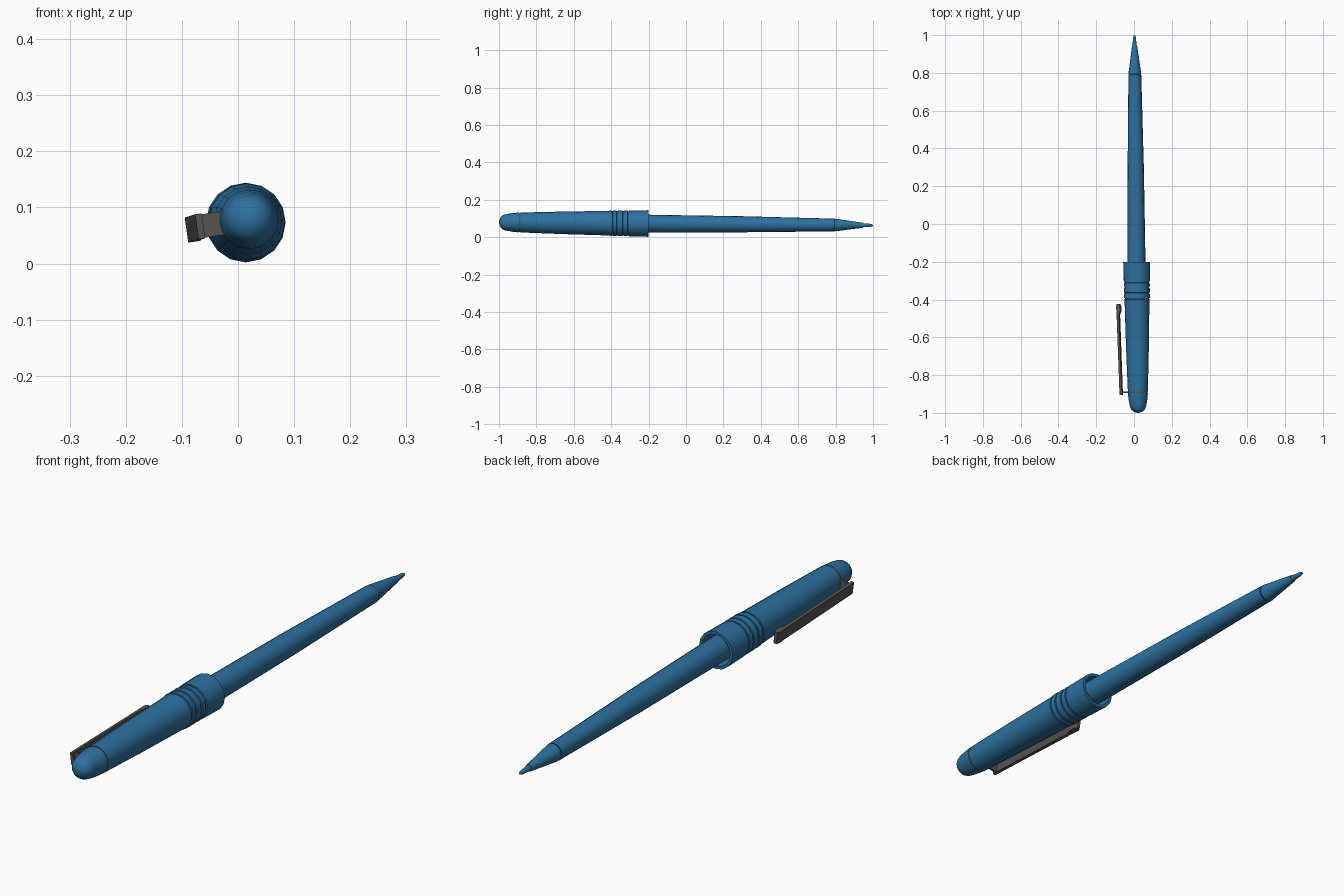
import bpy, bmesh, math
from mathutils import Matrix

if "Cube" in bpy.data.objects:
    bpy.data.objects.remove(bpy.data.objects["Cube"], do_unlink=True)


def material(name, rgb):
    m = bpy.data.materials.new(name)
    m.use_nodes = True
    m.diffuse_color = (*rgb, 1)
    m.node_tree.nodes["Principled BSDF"].inputs["Base Color"].default_value = (*rgb, 1)
    return m


blue = material("pen blue", (0.027, 0.165, 0.35))
grey = material("dark metal", (0.095, 0.085, 0.08))

# The pen lies along y with its axis leaning slightly
AXIS = Matrix(((1, -0.0095, 0, 0.012), (0, 1, 0, 0), (0, -0.008, 1, 0.0715), (0, 0, 0, 1)))
SIDES = 16


def finish(name, bm, mat):
    bmesh.ops.remove_doubles(bm, verts=bm.verts, dist=0.00001)
    bmesh.ops.recalc_face_normals(bm, faces=bm.faces)
    bm.transform(AXIS)
    mesh = bpy.data.meshes.new(name)
    bm.to_mesh(mesh)
    bm.free()
    mesh.materials.append(mat)
    ob = bpy.data.objects.new(name, mesh)
    bpy.context.collection.objects.link(ob)
    bpy.ops.object.select_all(action="DESELECT")
    ob.select_set(True)
    bpy.context.view_layer.objects.active = ob
    bpy.ops.object.shade_smooth_by_angle(angle=math.radians(32))
    return ob


def lathe(name, profile, mat):
    """Revolve (y, radius) pairs around the pen axis."""
    bm = bmesh.new()
    verts = [bm.verts.new((r, y, 0)) for y, r in profile]
    edges = [bm.edges.new(pair) for pair in zip(verts, verts[1:])]
    bmesh.ops.spin(bm, geom=verts + edges, cent=(0, 0, 0), axis=(0, 1, 0),
                   angle=math.tau, steps=SIDES, use_duplicate=False)
    return finish(name, bm, mat)


def strip(name, outline, width, mat):
    """Extrude an (outward, y) outline across the clip width, on the -x side."""
    bm = bmesh.new()
    face = bm.faces.new([bm.verts.new((-d, y, -width / 2)) for d, y in outline])
    out = bmesh.ops.extrude_face_region(bm, geom=[face])
    new = [v for v in out["geom"] if isinstance(v, bmesh.types.BMVert)]
    bmesh.ops.translate(bm, verts=new, vec=(0, 0, width))
    bm.transform(Matrix.Rotation(math.radians(-8), 4, "Y"))
    return finish(name, bm, mat)


# Barrel and writing tip
lathe("barrel", [(-0.38, 0), (-0.38, 0.048), (-0.2, 0.047), (0.3, 0.043),
                 (0.79, 0.034), (0.79, 0)], blue)
lathe("writing_tip", [(0.79, 0), (0.79, 0.031), (0.795, 0.034), (0.93, 0.0155),
                      (0.945, 0.0135), (0.945, 0.011), (0.985, 0.008),
                      (0.997, 0.005), (1.0, 0)], blue)

# Hollow cap with two pairs of fine grooves
cap = [(-0.886, 0), (-0.886, 0.053), (-0.65, 0.0605), (-0.42, 0.0655)]
for y in (-0.395, -0.367, -0.335, -0.308):
    cap += [(y - 0.004, 0.068), (y - 0.003, 0.0645), (y + 0.003, 0.0645), (y + 0.004, 0.069)]
cap += [(-0.2, 0.071), (-0.2, 0.06), (-0.38, 0.056), (-0.38, 0)]
lathe("cap", cap, blue)

# Rounded end of the cap
dome = [(-0.894, 0), (-0.894, 0.053), (-0.93, 0.0495), (-0.955, 0.045)]
dome += [(-0.958 - 0.042 * math.sin(a), 0.044 * math.cos(a))
         for a in (math.radians(d) for d in (18, 36, 54, 72, 90))]
lathe("cap_end", dome, blue)

# Metal ring, its bracket and the pocket clip
lathe("clip_ring", [(-0.894, 0), (-0.894, 0.0515), (-0.886, 0.0515), (-0.886, 0)], grey)
strip("clip_bracket", [(0.045, -0.894), (0.09, -0.894), (0.09, -0.886), (0.045, -0.886)],
      0.042, grey)
strip("pocket_clip", [(0.083, -0.905), (0.095, -0.905), (0.107, -0.47), (0.109, -0.435),
                      (0.105, -0.423), (0.093, -0.423), (0.087, -0.435),
                      (0.087, -0.462), (0.094, -0.48)], 0.045, grey)
